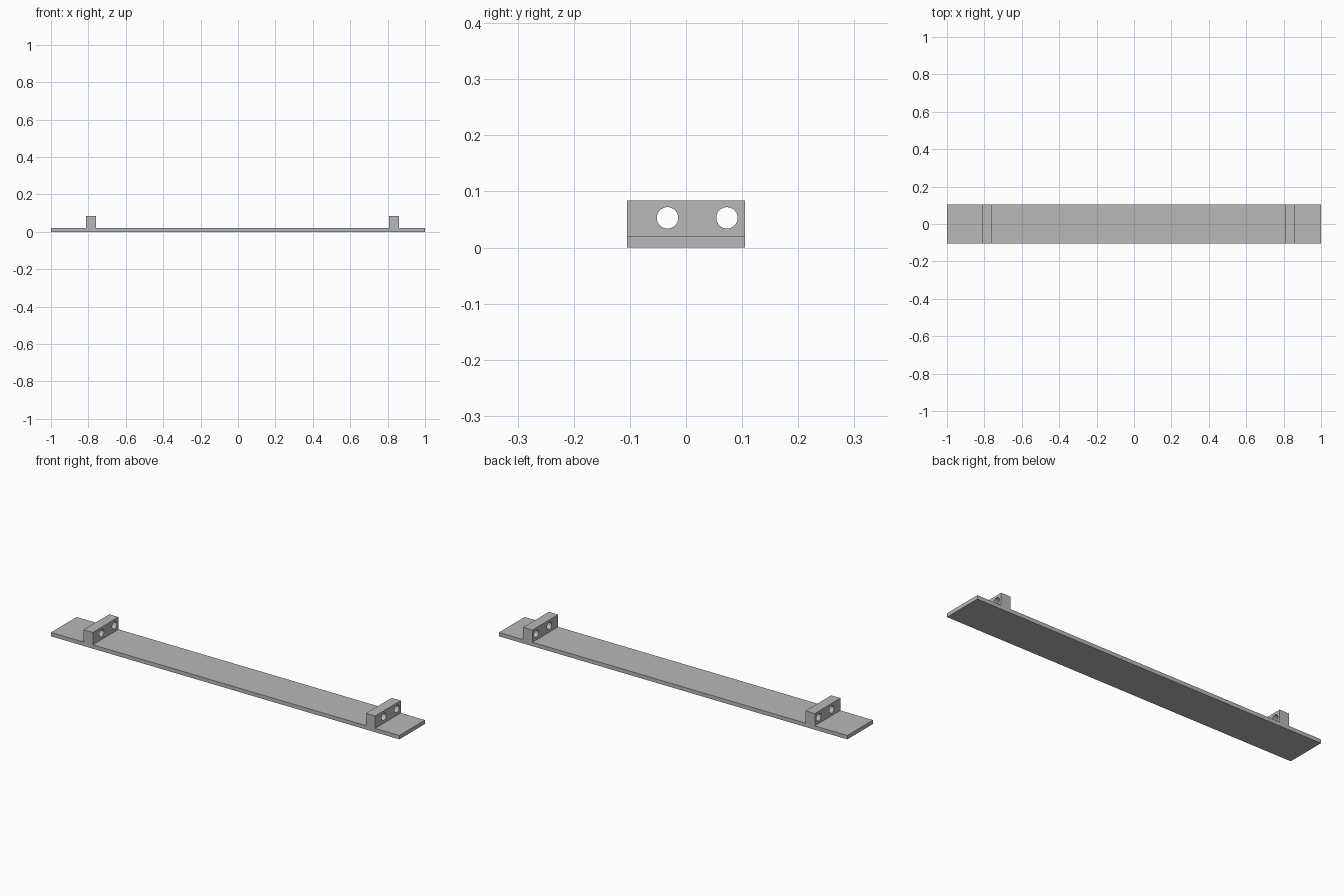
import bpy
import bmesh
import math

if "Cube" in bpy.data.objects:
    bpy.data.objects.remove(bpy.data.objects["Cube"], do_unlink=True)

# Single grey material
GREY = (0.48, 0.48, 0.48, 1.0)
grey = bpy.data.materials.new("plain grey")
grey.use_nodes = True
grey.diffuse_color = GREY
grey.node_tree.nodes["Principled BSDF"].inputs["Base Color"].default_value = GREY

HALF_LENGTH, HALF_WIDTH = 1.0, 0.105
PLATE_TOP, LUG_TOP = 0.02, 0.084
LUG_WIDTH = 0.053
LUG_STARTS = (-0.813, 0.808)
HOLE_YS = (-0.033, 0.073)
HOLE_Z, HOLE_RADIUS = 0.053, 0.019

# Side profile: flat strip with two upright lugs
profile = [(HALF_LENGTH, 0), (-HALF_LENGTH, 0), (-HALF_LENGTH, PLATE_TOP)]
for x in LUG_STARTS:
    end = x + LUG_WIDTH
    profile += [(x, PLATE_TOP), (x, LUG_TOP), (end, LUG_TOP), (end, PLATE_TOP)]
profile.append((HALF_LENGTH, PLATE_TOP))

# Extrude the profile across the full width
bm = bmesh.new()
outline = bm.faces.new([bm.verts.new((x, -HALF_WIDTH, z)) for x, z in profile])
extruded = bmesh.ops.extrude_face_region(bm, geom=[outline], use_keep_orig=True)
moved = [g for g in extruded["geom"] if isinstance(g, bmesh.types.BMVert)]
bmesh.ops.translate(bm, verts=moved, vec=(0, 2 * HALF_WIDTH, 0))
bmesh.ops.recalc_face_normals(bm, faces=bm.faces)
mesh = bpy.data.meshes.new("mounting_strip")
bm.to_mesh(mesh)
bm.free()
mesh.materials.append(grey)
strip = bpy.data.objects.new("mounting_strip", mesh)
bpy.context.collection.objects.link(strip)


def drill(x, y):
    """Cut one round hole through a lug, along x."""
    bpy.ops.mesh.primitive_cylinder_add(
        vertices=48, radius=HOLE_RADIUS, depth=3 * LUG_WIDTH,
        location=(x, y, HOLE_Z), rotation=(0, math.pi / 2, 0))
    cutter = bpy.context.object
    cutter.name = "hole_cutter"
    cutter.hide_render = True
    cutter.data.materials.append(grey)
    bpy.context.view_layer.objects.active = strip
    cut = strip.modifiers.new("hole", "BOOLEAN")
    cut.operation = "DIFFERENCE"
    cut.solver = "EXACT"
    cut.object = cutter
    bpy.ops.object.modifier_apply(modifier=cut.name)
    bpy.data.objects.remove(cutter, do_unlink=True)


# Two holes in each lug
for start in LUG_STARTS:
    for hole_y in HOLE_YS:
        drill(start + LUG_WIDTH / 2, hole_y)

# Smooth hole walls, crisp edges elsewhere
bpy.ops.object.select_all(action="DESELECT")
strip.select_set(True)
bpy.context.view_layer.objects.active = strip
bpy.ops.object.shade_smooth_by_angle(angle=math.radians(30))
